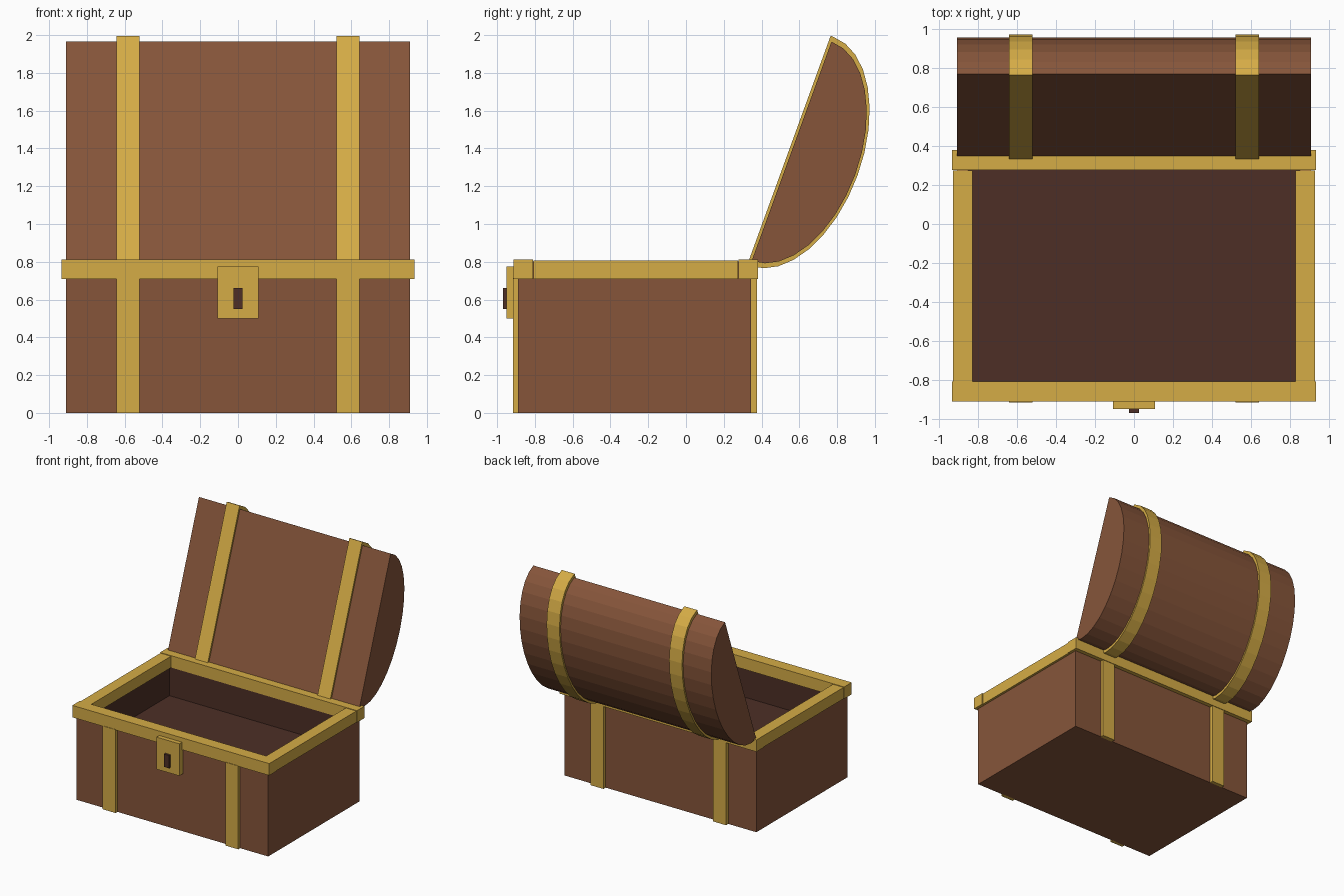
import bpy, bmesh, math
from mathutils import Vector

cube = bpy.data.objects.get("Cube")
if cube:
    bpy.data.objects.remove(cube, do_unlink=True)


def material(name, rgb):
    linear = [((c / 255 + 0.055) / 1.055) ** 2.4 for c in rgb] + [1.0]
    m = bpy.data.materials.new(name)
    m.use_nodes = True
    m.diffuse_color = linear
    bsdf = next(n for n in m.node_tree.nodes if n.type == 'BSDF_PRINCIPLED')
    bsdf.inputs["Base Color"].default_value = linear
    return m


wood = material("brown_wood", (134, 85, 58))
gold = material("gold_metal", (213, 172, 70))
dark = material("dark_lining", (77, 47, 38))


def finish(bm, name, *mats):
    bmesh.ops.recalc_face_normals(bm, faces=bm.faces)
    mesh = bpy.data.meshes.new(name)
    bm.to_mesh(mesh)
    bm.free()
    for m in mats:
        mesh.materials.append(m)
    obj = bpy.data.objects.new(name, mesh)
    bpy.context.scene.collection.objects.link(obj)
    return obj


def box_mesh(x, y, z):
    """Box from (low, high) ranges along each axis."""
    bm = bmesh.new()
    bmesh.ops.create_cube(bm, size=1)
    for v in bm.verts:
        v.co = Vector([r[0] if c < 0 else r[1] for c, r in zip(v.co, (x, y, z))])
    return bm


def box(name, mat, x, y, z):
    return finish(box_mesh(x, y, z), name, mat)


# Hollow chest body with a dark lining
FLOOR, TOP = 0.46, 0.802
bm = box_mesh((-0.91, 0.91), (-0.89, 0.345), (0, TOP))
bm.normal_update()
top = max(bm.faces, key=lambda f: f.calc_center_median().z)
bmesh.ops.inset_region(bm, faces=[top], thickness=0.083)
well = bmesh.ops.extrude_discrete_faces(bm, faces=[top])["faces"][0]
for v in well.verts:
    v.co.z = FLOOR
well.material_index = 1
for e in well.edges:
    for f in e.link_faces:
        f.material_index = 1
finish(bm, "chest_body", wood, dark)

# Metal rim around the opening
box("front_rim", gold, (-0.935, 0.935), (-0.912, -0.81), (0.71, 0.812))
box("back_rim", gold, (-0.935, 0.935), (0.278, 0.38), (0.71, 0.812))
for side, s in (("left", 1), ("right", -1)):
    box(side + "_rim", gold, sorted((s * 0.83, s * 0.93)), (-0.808, 0.276), (0.71, 0.808))

# Lock plate and keyhole
box("lock_plate", gold, (-0.108, 0.108), (-0.95, -0.9), (0.5, 0.775))
box("keyhole", dark, (-0.025, 0.025), (-0.97, -0.945), (0.55, 0.66))

# Open lid: half-ellipse profile, tilted back on its hinge
TILT = math.radians(70)
ALONG = Vector((0, math.cos(TILT), math.sin(TILT)))
OUT = Vector((0, math.sin(TILT), -math.cos(TILT)))
MIDDLE = Vector((0, 0.559, 1.385))
SEGMENTS = 16


def lid_slice(name, mat, x, half_length, bulge, face_lift=0):
    bm = bmesh.new()
    angles = [math.pi * i / SEGMENTS for i in range(SEGMENTS + 1)]
    profile = [MIDDLE + ALONG * half_length * math.cos(a) + OUT * bulge * math.sin(a)
               for a in angles]
    if face_lift:
        profile += [profile[-1] - OUT * face_lift, profile[0] - OUT * face_lift]
    face = bm.faces.new([bm.verts.new(p + Vector((x[0], 0, 0))) for p in profile])
    new = bmesh.ops.extrude_face_region(bm, geom=[face])["geom"]
    bmesh.ops.translate(bm, vec=(x[1] - x[0], 0, 0),
                        verts=[g for g in new if isinstance(g, bmesh.types.BMVert)])
    return finish(bm, name, mat)


lid_slice("lid", wood, (-0.91, 0.91), 0.6175, 0.359)

# Metal straps over the lid and down the body
for side, s in (("left", 1), ("right", -1)):
    span = (s * 0.582 - 0.061, s * 0.582 + 0.061)
    lid_slice(side + "_lid_strap", gold, span, 0.645, 0.372, 0.015)
    box(side + "_front_strap", gold, span, (-0.916, -0.885), (0, 0.715))
    box(side + "_back_strap", gold, span, (0.34, 0.375), (0, 0.715))
